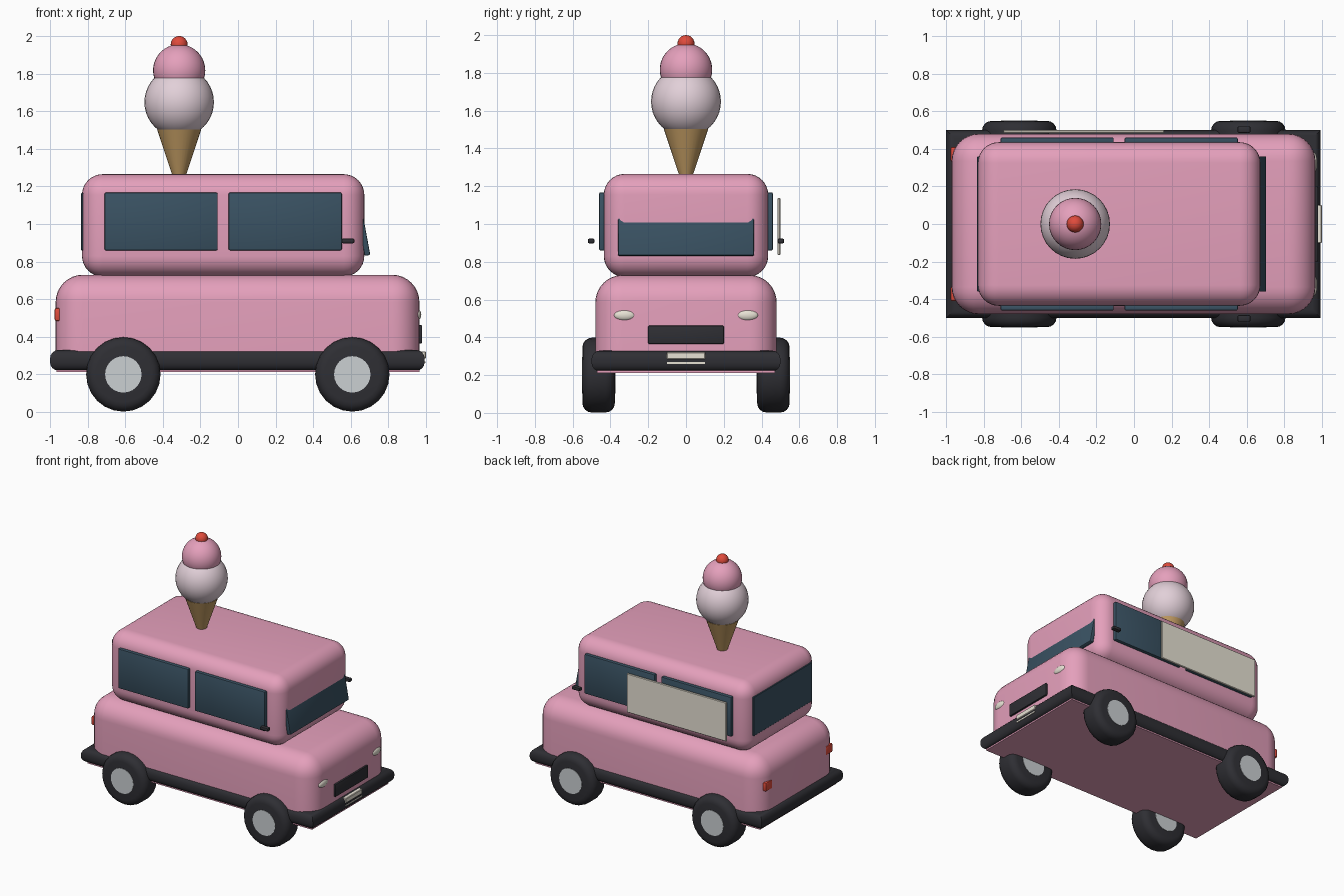
import bpy, bmesh, math
from mathutils import Matrix

if "Cube" in bpy.data.objects:
    bpy.data.objects.remove(bpy.data.objects["Cube"])


def material(name, rgb):
    m = bpy.data.materials.new(name)
    m.diffuse_color = (*rgb, 1)
    m.use_nodes = True
    m.node_tree.nodes["Principled BSDF"].inputs["Base Color"].default_value = m.diffuse_color
    return m


PINK = material("pink paint", (0.78, 0.35, 0.50))
DARK = material("dark rubber", (0.028, 0.028, 0.034))
GLASS = material("blue glass", (0.042, 0.085, 0.125))
CREAM = material("cream", (0.80, 0.76, 0.66))
METAL = material("hub metal", (0.60, 0.63, 0.65))
RED = material("red", (0.74, 0.07, 0.045))
WAFER = material("wafer", (0.52, 0.32, 0.12))
VANILLA = material("pale scoop", (0.76, 0.63, 0.69))


def finish(name, bm, mat):
    bmesh.ops.recalc_face_normals(bm, faces=bm.faces[:])
    mesh = bpy.data.meshes.new(name)
    bm.to_mesh(mesh)
    bm.free()
    ob = bpy.data.objects.new(name, mesh)
    bpy.context.collection.objects.link(ob)
    mesh.materials.append(mat)
    bpy.ops.object.select_all(action='DESELECT')
    ob.select_set(True)
    bpy.context.view_layer.objects.active = ob
    bpy.ops.object.shade_smooth_by_angle(angle=math.radians(35))
    return ob


def box(name, mat, x, y, z, bevel=0, segs=3, pick=lambda a, b: True):
    """Box from min/max pairs; pick chooses the edges to round."""
    bm = bmesh.new()
    bmesh.ops.create_cube(bm, size=1)
    for v in bm.verts:
        v.co = [r[0] if c < 0 else r[1] for c, r in zip(v.co, (x, y, z))]
    if bevel:
        edges = [e for e in bm.edges if pick(e.verts[0].co, e.verts[1].co)]
        bmesh.ops.bevel(bm, geom=edges, offset=bevel, segments=segs,
                        profile=0.5, affect='EDGES')
    return finish(name, bm, mat)


def ball(name, mat, loc, size, u=32, v=20):
    bm = bmesh.new()
    bmesh.ops.create_uvsphere(bm, u_segments=u, v_segments=v, radius=1)
    bmesh.ops.transform(bm, matrix=Matrix.Translation(loc) @ Matrix.Diagonal((*size, 1)),
                        verts=bm.verts)
    return finish(name, bm, mat)


def drum(name, mat, x, y, z, radius, width, bevel=0):
    """Cylinder along y with rounded rims."""
    bm = bmesh.new()
    bmesh.ops.create_cone(bm, cap_ends=True, segments=24, radius1=radius,
                          radius2=radius, depth=width)
    if bevel:
        rims = [e for e in bm.edges if abs(e.verts[0].co.z - e.verts[1].co.z) < 1e-5]
        bmesh.ops.bevel(bm, geom=rims, offset=bevel, segments=4, profile=0.5, affect='EDGES')
    bmesh.ops.transform(bm, matrix=Matrix.Translation((x, y, z)) @ Matrix.Rotation(math.pi / 2, 4, 'X'),
                        verts=bm.verts)
    return finish(name, bm, mat)


def span(c, half):
    return (c - half, c + half)


# Body shells, floor and wraparound bumper
box("lower_body", PINK, (-0.97, 0.965), (-0.48, 0.48), (0.25, 0.73), 0.145, 8,
    lambda a, b: a.z > 0.5 or b.z > 0.5)
box("floor", PINK, (-0.965, 0.965), (-0.47, 0.47), (0.212, 0.26))
box("cabin", PINK, (-0.83, 0.672), (-0.435, 0.435), (0.72, 1.265), 0.11, 8)
box("bumper", DARK, (-1.0, 0.993), (-0.5, 0.5), (0.22, 0.33), 0.045, 4,
    lambda a, b: abs(a.z - b.z) < 0.01)

# Windscreen: leaning slab sunk into the cabin front
screen = box("windscreen", GLASS, (-0.015, 0.015), (-0.36, 0.36), (-0.17, 0.17), 0.006, 2)
screen.matrix_world = Matrix.Translation((0.658, 0, 1.0)) @ Matrix.Rotation(math.radians(-10.5), 4, 'Y')

# Rear window, nearly flush
box("rear_window", GLASS, (-0.835, -0.80), (-0.36, 0.36), (0.86, 1.165), 0.004, 1)

# Parts on both sides
for s, side in ((-1, "right"), (1, "left")):
    for x0, part in ((-0.71, "rear"), (-0.05, "front")):
        box(f"{part}_{side}_side_window", GLASS, (x0, x0 + 0.602),
            span(s * 0.444, 0.016), (0.86, 1.167), 0.007, 2)
    box(f"{side}_mirror", DARK, (0.55, 0.62), span(s * 0.502, 0.018), (0.897, 0.923), 0.009, 2)
    ball(f"{side}_headlight", CREAM, (0.957, s * 0.325, 0.517), (0.018, 0.056, 0.028), 24, 12)
    box(f"{side}_tail_light", RED, (-0.975, -0.945), span(s * 0.37, 0.04), (0.485, 0.552), 0.008, 2)
    for x, part in ((-0.61, "rear"), (0.608, "front")):
        drum(f"{part}_{side}_tyre", DARK, x, s * 0.4625, 0.2, 0.198, 0.172, 0.05)
        drum(f"{part}_{side}_hub", METAL, x, s * 0.4625, 0.2, 0.097, 0.177)

# Serving hatch panel on the left side
box("serving_panel", CREAM, (-0.695, 0.16), (0.484, 0.5), (0.835, 1.137), 0.004, 1)

# Grille and plate on the nose
box("grille", DARK, (0.94, 0.979), (-0.2, 0.2), (0.365, 0.462), 0.005, 2)
box("number_plate", CREAM, (0.97, 0.999), (-0.102, 0.102), (0.284, 0.322), 0.004, 1)
box("number_plate_strip", CREAM, (0.97, 0.998), (-0.1, 0.1), (0.26, 0.269))

# Ice cream on the roof
X = -0.313
bm = bmesh.new()
bmesh.ops.create_cone(bm, cap_ends=True, segments=32, radius1=0.034, radius2=0.118, depth=0.25)
bmesh.ops.translate(bm, vec=(X, 0, 1.378), verts=bm.verts)
finish("wafer_cone", bm, WAFER)
ball("large_scoop", VANILLA, (X, 0, 1.648), (0.185,) * 3)
ball("small_scoop", PINK, (X, 0, 1.817), (0.139,) * 3)
ball("cherry", RED, (X, 0, 1.955), (0.045,) * 3, 20, 12)
